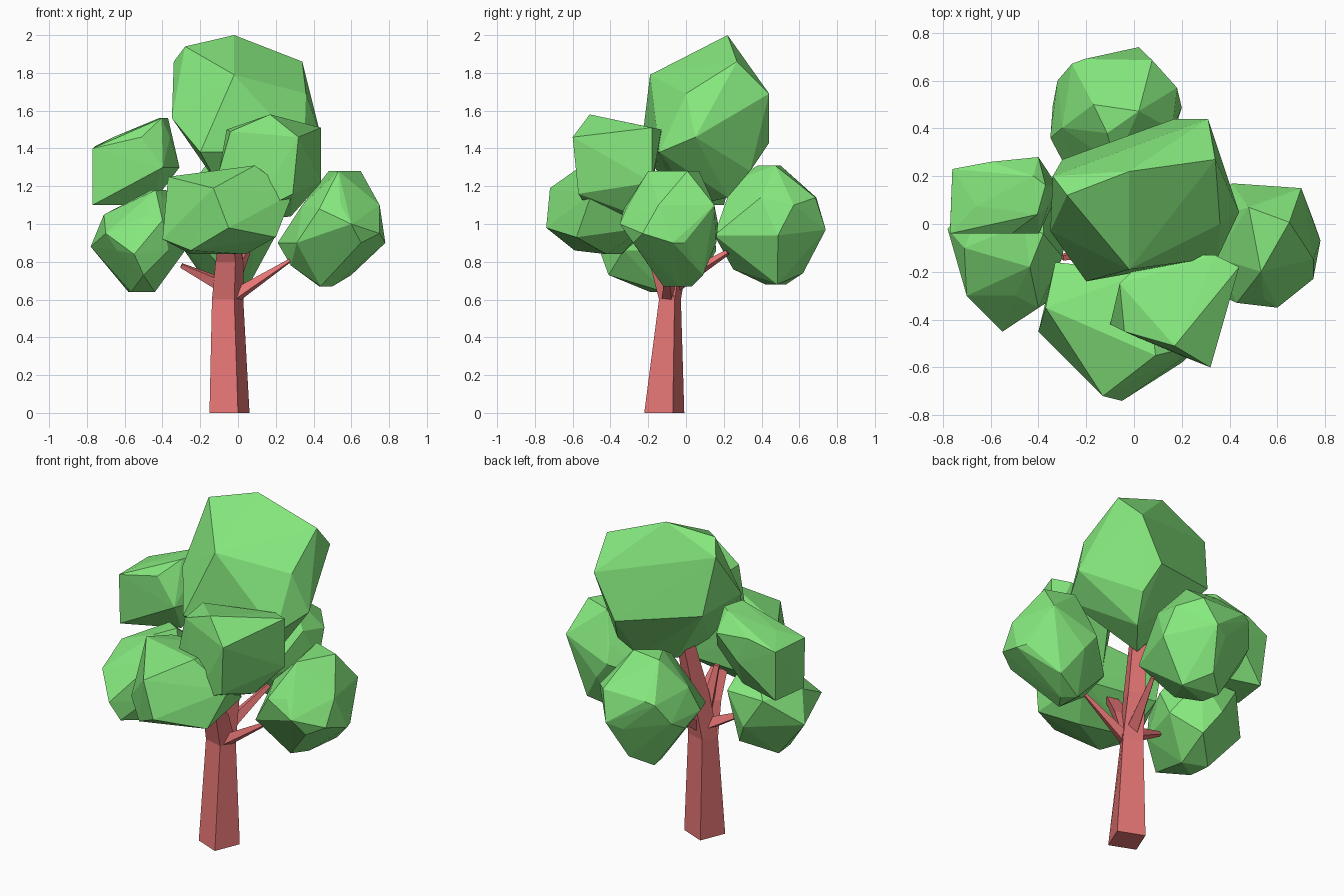
import bpy, bmesh, math
from mathutils import Vector

if "Cube" in bpy.data.objects:
    bpy.data.objects.remove(bpy.data.objects["Cube"])


def material(name, rgb):
    m = bpy.data.materials.new(name)
    m.diffuse_color = (*rgb, 1)
    m.use_nodes = True
    m.node_tree.nodes["Principled BSDF"].inputs["Base Color"].default_value = m.diffuse_color
    return m


LEAF = material("leaf", (0.24, 0.82, 0.21))
BARK = material("bark", (0.8, 0.18, 0.18))


def finish(name, bm, mat):
    bmesh.ops.recalc_face_normals(bm, faces=bm.faces)
    mesh = bpy.data.meshes.new(name)
    bm.to_mesh(mesh)
    bm.free()
    mesh.materials.append(mat)
    bpy.context.collection.objects.link(bpy.data.objects.new(name, mesh))


def foliage(name, *rings, corners=(), twist=0.3):
    """Faceted clump: hull of pentagon rings, each fitted to (z, x0, x1, y0, y1),
    plus a few prominent corners."""
    bm = bmesh.new()
    for c in corners:
        bm.verts.new(c)
    for i, (z, x0, x1, y0, y1) in enumerate(rings):
        n = 3 if i in (0, len(rings) - 1) else 5
        a = [twist + i * math.pi / 5 + k * math.tau / n for k in range(n)]
        cs, sn = [math.cos(t) for t in a], [math.sin(t) for t in a]
        fit = lambda v, vs, lo, hi: lo + (v - min(vs)) / (max(vs) - min(vs)) * (hi - lo)
        for k in range(n):
            bm.verts.new((fit(cs[k], cs, x0, x1), fit(sn[k], sn, y0, y1), z))
    res = bmesh.ops.convex_hull(bm, input=bm.verts)
    loose = {v for v in res["geom_interior"] + res["geom_unused"]
             if isinstance(v, bmesh.types.BMVert)}
    bmesh.ops.delete(bm, geom=list(loose), context='VERTS')
    finish(name, bm, LEAF)


def limb(name, path, sides=4, turn=0.4, level=False):
    """Tapered tube along points (x, y, z, radius, flattening)."""
    bm = bmesh.new()
    direction = Vector(path[-1][:3]) - Vector(path[0][:3])
    rot = direction.to_track_quat('Z', 'Y')
    loops = []
    for x, y, z, r, flat in path:
        loop = []
        for k in range(sides):
            t = turn + k * math.tau / sides
            off = Vector((r * math.cos(t), r * flat * math.sin(t), 0))
            loop.append(bm.verts.new(Vector((x, y, z)) + (off if level else rot @ off)))
        loops.append(loop)
    for a, b in zip(loops, loops[1:]):
        for k in range(sides):
            j = (k + 1) % sides
            bm.faces.new((a[k], a[j], b[j], b[k]))
    bm.faces.new(loops[0])
    bm.faces.new(loops[-1])
    finish(name, bm, BARK)


# Trunk and branches
limb("trunk", [(-.045, -.115, 0, .115, 1), (-.055, -.085, .6, .09, .7),
               (-.04, -.045, .88, .07, 1), (0, .04, 1.3, .045, 1)], level=True)
limb("branch_right", [(-.03, -.09, .61, .04, 1), (.28, -.1, .81, .01, 1)])
limb("branch_left", [(-.07, -.09, .67, .045, 1), (-.3, -.14, .78, .015, 1)])
limb("branch_back", [(-.04, -.06, .68, .045, 1), (.05, .22, .85, .015, 1)])
limb("branch_front", [(-.055, -.085, .6, .09, .7), (-.045, -.15, .8, .08, .6),
                      (-.05, -.25, .95, .05, .7)], level=True)
limb("branch_upper_left", [(-.06, -.09, .72, .05, 1), (-.11, -.14, 1.02, .02, 1)])

# Large crown
foliage("crown", corners=[
    (-.02, .22, 2.0), (.34, .27, 1.86), (-.02, -.19, 1.79), (-.28, .12, 1.94),
    (-.34, .2, 1.86), (-.35, -.03, 1.56), (.36, 0, 1.69), (.44, .05, 1.46),
    (.31, .44, 1.69), (.17, .44, 1.43), (-.2, -.24, 1.38), (.35, -.14, 1.38),
    (.22, .34, 1.28), (.02, .05, 1.1), (-.1, -.08, 1.2), (-.3, .27, 1.52),
    (.16, .22, 1.14)])
# Front pair of clumps
foliage("leaves_front_upper", corners=[
    (.17, -.51, 1.58), (.32, -.6, 1.46), (.44, -.18, 1.51), (.44, -.18, 1.22),
    (.29, -.57, 1.16), (-.06, -.25, 1.5), (-.1, -.42, 1.28), (.05, -.22, 1.02),
    (.28, -.25, 1.04), (.34, -.13, 1.5), (.07, -.5, 1.05), (-.04, -.45, 1.49),
    (.06, -.13, 1.45)])
foliage("leaves_front_lower", corners=[
    (-.37, -.35, 1.25), (-.4, -.45, .92), (-.33, -.16, 1.2), (.09, -.55, 1.31),
    (-.13, -.72, 1.19), (.29, -.5, 1.16), (-.05, -.74, .98), (.2, -.58, .93),
    (.04, -.42, .84), (-.25, -.34, .84), (-.25, -.59, .86), (.18, -.22, .98),
    (-.3, -.17, 1.0), (.05, -.2, 1.25)])
# Left pair of clumps
foliage("leaves_left_upper", (1.56, -.42, -.37, .04, .2), (1.46, -.66, -.36, -.04, .26),
        (1.3, -.75, -.31, -.04, .26), (1.1, -.74, -.46, 0, .2),
        corners=[(-.76, .23, 1.41), (-.4, .28, 1.45), (-.77, -.04, 1.4), (-.77, -.03, 1.1)])
foliage("leaves_left_lower", (1.18, -.46, -.38, -.18, .0), (1.04, -.69, -.3, -.3, .14),
        (.86, -.72, -.28, -.33, .16), (.64, -.58, -.44, -.19, -.06),
        corners=[(-.55, -.45, .84), (-.4, -.35, 1.02), (-.78, -.02, .88), (-.71, -.1, 1.05),
                 (-.7, -.3, .95), (-.5, -.41, .73), (-.42, .09, .73)])
# Right and back clumps
foliage("leaves_right", (1.28, .48, .65, -.2, .07), (1.1, .34, .75, -.31, .13),
        (.9, .21, .76, -.28, .16), (.67, .43, .5, -.12, .03),
        corners=[(.7, .15, 1.1), (.43, -.33, 1.08), (.78, -.07, .9), (.41, .17, 1.0),
                 (.75, -.23, .95), (.6, -.35, 1.0), (.6, .09, .73), (.28, -.1, .78)])
foliage("leaves_back", (1.31, -.17, .02, .38, .5), (1.14, -.3, .16, .22, .69),
        (.94, -.34, .2, .15, .7), (.68, -.16, .06, .42, .53),
        corners=[(-.26, .67, 1.12), (.02, .74, .97), (.18, .57, 1.1), (-.32, .6, 1.0),
                 (-.35, .36, 1.0), (-.08, .25, .76), (-.05, .62, .74), (-.08, .25, 1.23)])
